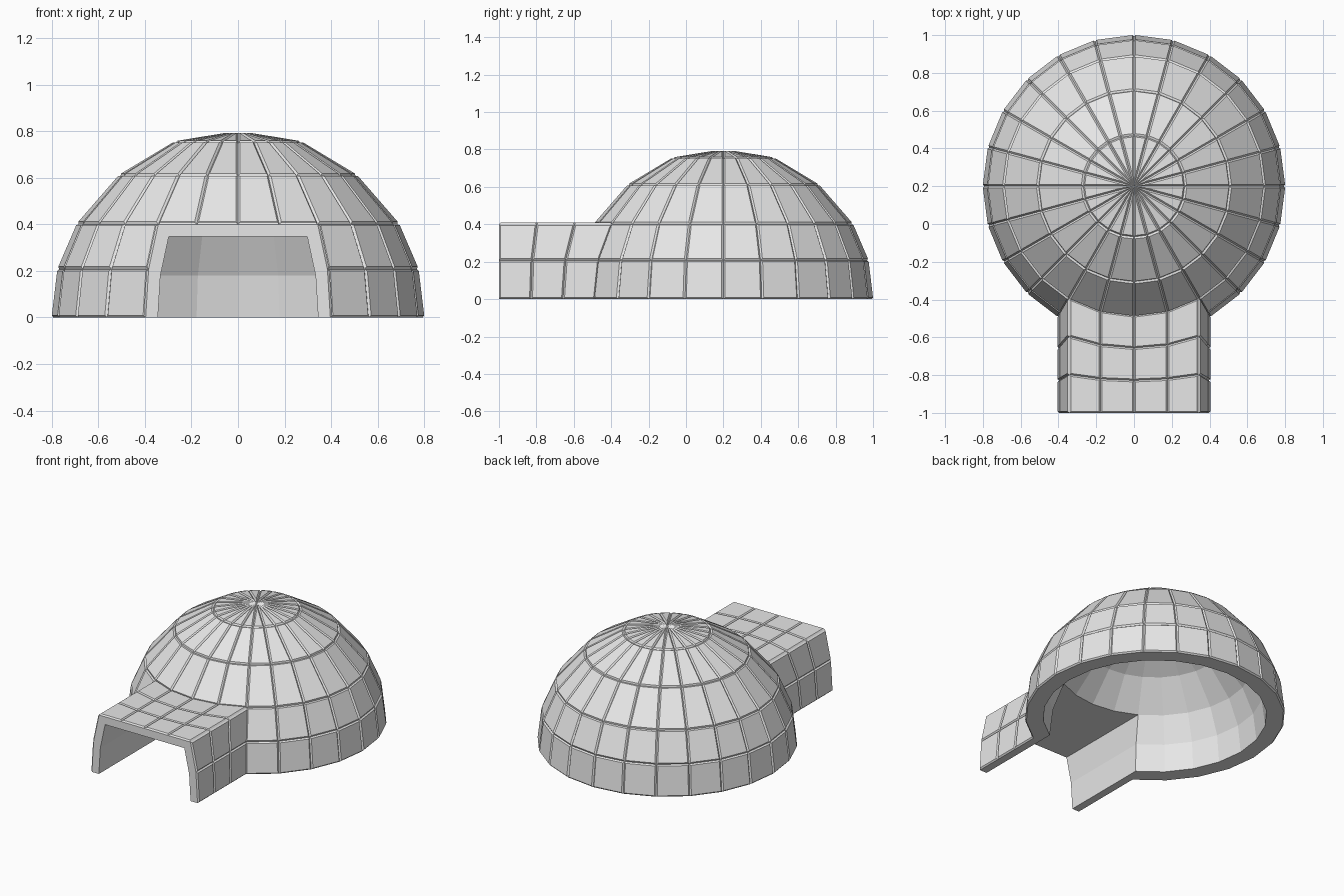
import bpy, bmesh
from math import sin, cos, pi

cube = bpy.data.objects.get("Cube")
if cube:
    bpy.data.objects.remove(cube, do_unlink=True)

SEGMENTS = 24
DOME_Y = 0.2          # dome centre
FRONT_Y = -1.0        # mouth of the tunnel
HALF_DOOR = 2         # dome columns on each side of the doorway
DOOR_ROWS = 2
INNER = 0.868         # inner wall size relative to the outer wall
RINGS = [(0.793, 0), (0.768, 0.207), (0.685, 0.4),
         (0.505, 0.607), (0.268, 0.749), (0, 0.793)]

snow = bpy.data.materials.new("snow_grey")
snow.use_nodes = True
colour = (0.8, 0.8, 0.8, 1)
snow.diffuse_color = colour
snow.node_tree.nodes["Principled BSDF"].inputs["Base Color"].default_value = colour

bm = bmesh.new()


def add_face(*verts):
    """Face from four corners, a triangle where two corners coincide."""
    return bm.faces.new(list(dict.fromkeys(verts)))


def build_wall(scale, steps):
    """Dome with a tunnel drawn forward from its doorway.
    Returns the faces and the open edge loop, in order."""
    grid = []
    for r, z in RINGS:
        if r == 0:
            grid.append([bm.verts.new((0, DOME_Y, z * scale))] * SEGMENTS)
            continue
        ring = []
        for i in range(SEGMENTS):
            a = 2 * pi * i / SEGMENTS
            ring.append(bm.verts.new((r * scale * sin(a),
                                      DOME_Y - r * scale * cos(a), z * scale)))
        grid.append(ring)

    # Dome blocks, leaving the doorway open
    faces = []
    for row in range(len(RINGS) - 1):
        for i in range(SEGMENTS):
            in_door = i < HALF_DOOR or i >= SEGMENTS - HALF_DOOR
            if row < DOOR_ROWS and in_door:
                continue
            j = (i + 1) % SEGMENTS
            faces.append(add_face(grid[row][i], grid[row][j],
                                  grid[row + 1][j], grid[row + 1][i]))

    # Doorway arch: up one side, across the top, down the other
    arch = [grid[k][-HALF_DOOR] for k in range(DOOR_ROWS)]
    arch += [grid[DOOR_ROWS][i] for i in range(-HALF_DOOR, HALF_DOOR + 1)]
    arch += [grid[k][HALF_DOOR] for k in reversed(range(DOOR_ROWS))]

    # Tunnel blocks, from the arch to the flat mouth
    arches = [arch]
    for s in range(1, steps + 1):
        t = s / steps
        arches.append([bm.verts.new((v.co.x, v.co.y + (FRONT_Y - v.co.y) * t, v.co.z))
                       for v in arch])
    for a, b in zip(arches, arches[1:]):
        for k in range(len(arch) - 1):
            faces.append(add_face(a[k], a[k + 1], b[k + 1], b[k]))

    # Open border: ground ring, right foot, mouth, left foot
    border = grid[0][HALF_DOOR:SEGMENTS - HALF_DOOR + 1]
    border += [a[0] for a in arches[1:-1]] + arches[-1]
    border += [a[-1] for a in reversed(arches[1:-1])]
    return faces, border


outer_faces, outer_border = build_wall(1, 3)
inner_faces, inner_border = build_wall(INNER, 3)

# Rim joining both walls along the ground and the mouth
for k in range(len(outer_border)):
    n = (k + 1) % len(outer_border)
    add_face(outer_border[k], outer_border[n], inner_border[n], inner_border[k])

bmesh.ops.recalc_face_normals(bm, faces=bm.faces[:])

# Raised snow blocks separated by grooves
bmesh.ops.inset_individual(bm, faces=outer_faces, thickness=0.008,
                           depth=0.009, use_even_offset=True)

# Unused doorway corners
bmesh.ops.delete(bm, geom=[v for v in bm.verts if not v.link_faces], context='VERTS')

mesh = bpy.data.meshes.new("snow_block_shelter")
bm.to_mesh(mesh)
bm.free()
mesh.materials.append(snow)
shelter = bpy.data.objects.new("snow_block_shelter", mesh)
bpy.context.collection.objects.link(shelter)
